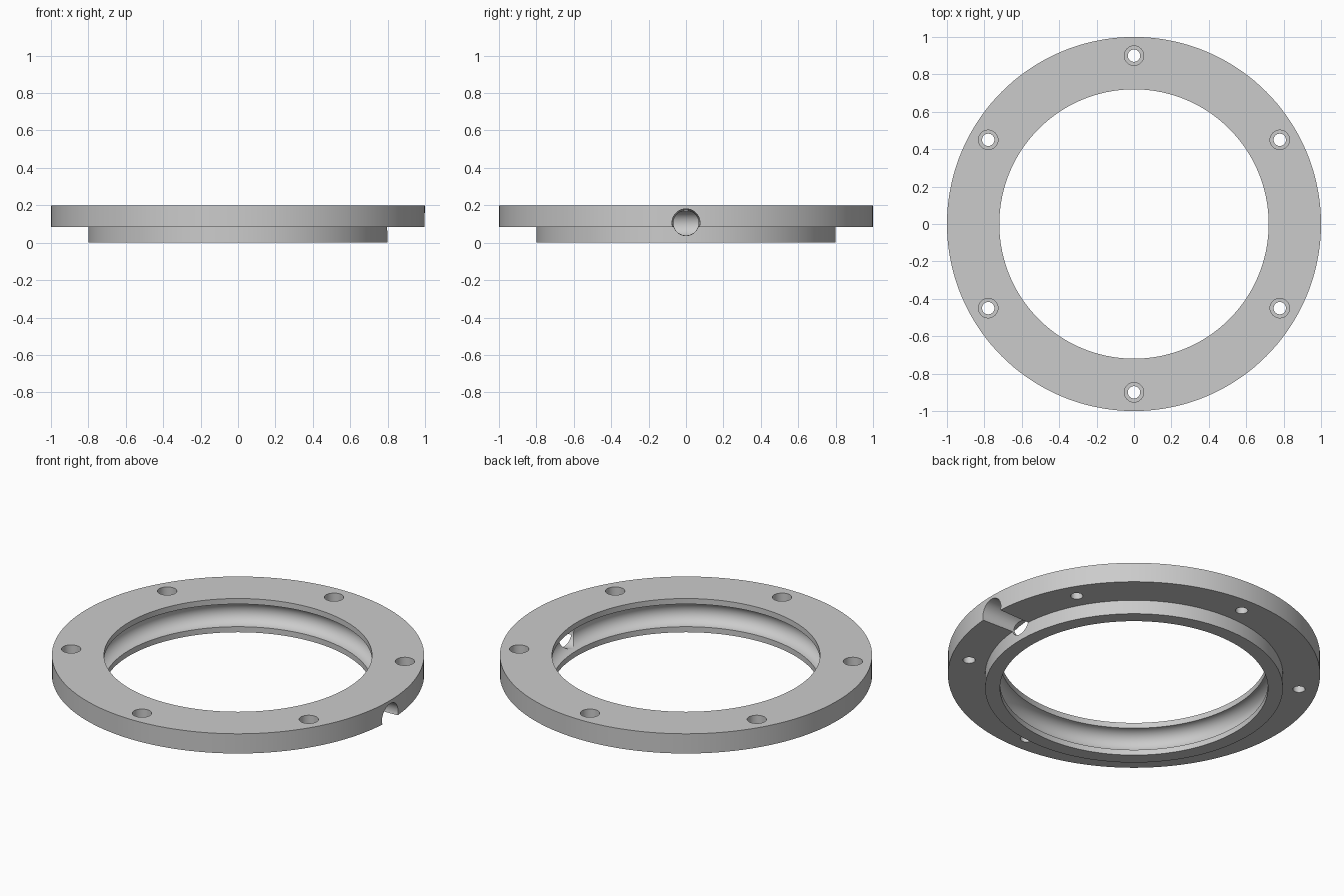
import bpy
import bmesh
import math
from mathutils import Matrix, Vector

cube = bpy.data.objects.get("Cube")
if cube:
    bpy.data.objects.remove(cube, do_unlink=True)

metal = bpy.data.materials.new("grey_metal")
metal.use_nodes = True
grey = (0.6, 0.6, 0.6, 1)
metal.diffuse_color = grey
metal.node_tree.nodes["Principled BSDF"].inputs["Base Color"].default_value = grey


def add_lathe(bm, profile, steps, matrix=None):
    """Spin a closed (radius, height) outline around z, then place it."""
    part = bmesh.new()
    verts = [part.verts.new((r, 0, z)) for r, z in profile]
    edges = [part.edges.new((v, verts[(i + 1) % len(verts)]))
             for i, v in enumerate(verts)]
    bmesh.ops.spin(part, geom=verts + edges, axis=(0, 0, 1), cent=(0, 0, 0),
                   angle=math.tau, steps=steps, use_merge=False)
    bmesh.ops.remove_doubles(part, verts=part.verts, dist=0.00002)
    bmesh.ops.dissolve_degenerate(part, edges=part.edges, dist=0.00002)
    bmesh.ops.recalc_face_normals(part, faces=part.faces)
    if matrix:
        part.transform(matrix)
    mesh = bpy.data.meshes.new("part")
    part.to_mesh(mesh)
    part.free()
    bm.from_mesh(mesh)
    bpy.data.meshes.remove(mesh)


def make_object(name, bm):
    mesh = bpy.data.meshes.new(name)
    bm.to_mesh(mesh)
    bm.free()
    mesh.materials.append(metal)
    ob = bpy.data.objects.new(name, mesh)
    bpy.context.collection.objects.link(ob)
    return ob


# Stepped ring with a half-round groove inside the bore
height, step, bore, groove = 0.2, 0.083, 0.72, 0.067
outline = [(bore, 0), (0.8, 0), (0.8, step), (1, step), (1, height), (bore, height)]
for i in range(17):
    a = math.pi / 2 - math.pi * i / 16
    outline.append((bore + groove * math.cos(a), height / 2 + groove * math.sin(a)))
bm = bmesh.new()
add_lathe(bm, outline, 144)
ring = make_object("flange_ring", bm)

# Six counterbored screw holes
bm = bmesh.new()
screw = [(0, -0.1), (0.033, -0.1), (0.033, 0.14), (0.052, 0.14), (0.052, 0.3), (0, 0.3)]
for k in range(6):
    a = math.radians(30 + 60 * k)
    add_lathe(bm, screw, 32,
              Matrix.Translation((0.9 * math.cos(a), 0.9 * math.sin(a), 0)))

# Tapered port from the left rim into the groove
port = [(0, 0.73), (0.066, 0.73), (0.075, 1), (0.076, 1.05), (0, 1.05)]
add_lathe(bm, port, 48,
          Matrix.Translation((0, 0, 0.106)) @ Matrix.Rotation(math.pi / 2, 4, "Y"))
cutter = make_object("hole_cutter", bm)
cutter.hide_render = True

# Cut the holes and keep the result as a plain mesh
mod = ring.modifiers.new("holes", "BOOLEAN")
mod.operation = "DIFFERENCE"
mod.solver = "EXACT"
mod.object = cutter
bpy.context.view_layer.objects.active = ring
bpy.ops.object.select_all(action="DESELECT")
ring.select_set(True)
bpy.ops.object.modifier_apply(modifier=mod.name)
bpy.data.objects.remove(cutter, do_unlink=True)
bpy.ops.object.shade_smooth_by_angle(angle=math.radians(30))
